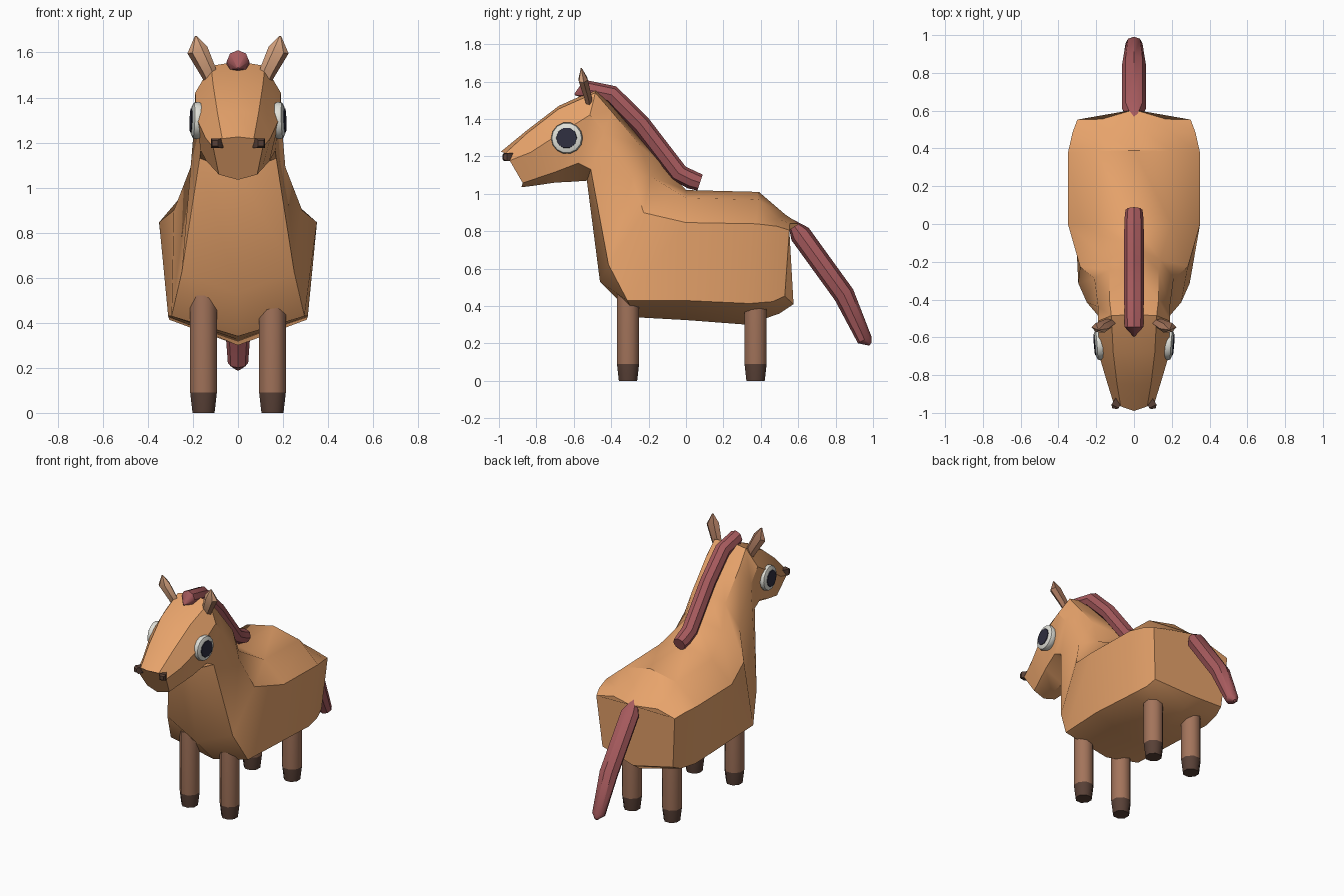
import bpy, bmesh, math
from mathutils import Vector, Matrix

if "Cube" in bpy.data.objects:
    bpy.data.objects.remove(bpy.data.objects["Cube"])


def srgb(name, *rgb):
    m = bpy.data.materials.new(name)
    m.diffuse_color = [((c / 255 + 0.055) / 1.055) ** 2.4 for c in rgb] + [1]
    m.use_nodes = True
    m.node_tree.nodes["Principled BSDF"].inputs["Base Color"].default_value = m.diffuse_color
    return m


COAT = srgb("coat tan", 231, 163, 107)
LEG = srgb("leg brown", 163, 116, 91)
INNER = srgb("inner ear beige", 220, 167, 130)
HOOF = srgb("hoof dark brown", 88, 64, 54)
HAIR = srgb("hair dusty red", 166, 90, 93)
WHITE = srgb("eye white", 224, 224, 216)
PUPIL = srgb("pupil navy", 46, 46, 64)


def loft(name, rings, mats, angle=40, rule=None):
    """Skin a list of closed rings, cap both ends, colour faces by a rule."""
    bm = bmesh.new()
    rows = [[bm.verts.new(p) for p in ring] for ring in rings]
    n = len(rows[0])
    for a, b in zip(rows, rows[1:]):
        for i in range(n):
            j = (i + 1) % n
            bm.faces.new((a[i], a[j], b[j], b[i]))
    bm.faces.new(rows[0][::-1])
    bm.faces.new(rows[-1])
    bmesh.ops.recalc_face_normals(bm, faces=bm.faces)
    if rule:
        for f in bm.faces:
            f.material_index = rule(f)
    me = bpy.data.meshes.new(name)
    bm.to_mesh(me)
    bm.free()
    for m in mats:
        me.materials.append(m)
    ob = bpy.data.objects.new(name, me)
    bpy.context.collection.objects.link(ob)
    bpy.ops.object.select_all(action='DESELECT')
    ob.select_set(True)
    bpy.context.view_layer.objects.active = ob
    bpy.ops.object.shade_smooth_by_angle(angle=math.radians(angle))
    return ob


def tube(path, sides=8, flat=1.0, turn=0.0, side=(1, 0, 0)):
    """Rings of a tube along points (x, y, z, radius)."""
    pts = [Vector(p[:3]) for p in path]
    rings = []
    for i, p in enumerate(pts):
        t = (pts[min(i + 1, len(pts) - 1)] - pts[max(i - 1, 0)]).normalized()
        u = Vector(side)
        u = (u - t * u.dot(t)).normalized()
        v = t.cross(u)
        r = path[i][3]
        angs = [turn + 2 * math.pi * k / sides for k in range(sides)]
        rings.append([p + u * r * math.cos(a) + v * r * flat * math.sin(a) for a in angs])
    return rings


# Body, neck and head: top (y, z), bottom (y, z),
# then (half width, fraction down) three times, and y shift of the sides
SECTIONS = [
    ((.605, .84), (.575, .41), (.17, .00), (.30, .08), (.27, .90), -.05),
    ((.53, .89), (.50, .36), (.19, .04), (.325, .12), (.285, .88), -.04),
    ((.39, 1.01), (.33, .30), (.20, .06), (.35, .24), (.305, .84), .0),
    ((.00, 1.02), (.00, .325), (.20, .06), (.35, .25), (.31, .85), .0),
    ((-.12, 1.15), (-.27, .34), (.14, .07), (.285, .31), (.295, .89), -.06),
    ((-.25, 1.30), (-.46, .53), (.13, .06), (.21, .27), (.25, .88), .02),
    ((-.39, 1.47), (-.53, 1.07), (.13, .07), (.19, .35), (.17, .85), .0),
    ((-.48, 1.56), (-.60, 1.065), (.12, .04), (.19, .28), (.165, .80), .0),
    ((-.68, 1.47), (-.70, 1.06), (.11, .04), (.187, .38), (.14, .86), .0),
    ((-.85, 1.34), (-.80, 1.045), (.09, .05), (.145, .40), (.105, .88), .0),
    ((-.99, 1.225), (-.88, 1.035), (.07, .04), (.11, .25), (.085, .88), .02),
]
rings = []
for top, bot, a, b, c, dy in SECTIONS:
    def at(x, t):
        return (x, top[0] + (bot[0] - top[0]) * t + (dy if x else 0),
                top[1] + (bot[1] - top[1]) * t)
    right = [at(*s) for s in (a, b, c)]
    left = [(-x, y, z) for x, y, z in reversed(right)]
    rings.append([at(0, 0)] + right + [at(0, 1)] + left)
loft("body", rings, [COAT], 38)

# Mane along the back of the neck
loft("mane", tube([(0, -.595, 1.53, .004), (0, -.545, 1.56, .05), (0, -.40, 1.53, .052),
                   (0, -.24, 1.37, .052), (0, -.04, 1.11, .052), (0, .03, 1.075, .05),
                   (0, .075, 1.06, .045)], 8), [HAIR])

# Tail
loft("tail", tube([(0, .55, .865, .01), (0, .61, .785, .063), (0, .845, .46, .063),
                   (0, .955, .22, .045), (0, .985, .195, .01)], 8, .9), [HAIR])

for s, word in ((1, "right"), (-1, "left")):
    # Legs with dark hooves
    for y, end in ((-.31, "front"), (.372, "back")):
        x = s * .153
        top = .52 if end == "front" else .46
        loft(f"{end}_{word}_leg", tube([(x, y, 0, .053), (x, y, .09, .064),
                                        (x, y, top, .064)], 8, 1, math.pi / 8),
             [LEG, HOOF], 50, lambda f: int(f.calc_center_median().z < .08))

    # Ears, paler on the front
    loft(f"{word}_ear", tube([(s * .115, -.515, 1.47, .03), (s * .135, -.525, 1.52, .038),
                              (s * .18, -.55, 1.61, .047), (s * .187, -.56, 1.672, .005)],
                             6, .6), [LEG, INNER], 30,
         lambda f: int(f.normal.y < -.6))

    # Eyes: bulging white disc with a dark pupil
    d = Vector((1, -.08, .03)).normalized()
    c = Vector((.186, -.637, 1.298))
    prof = [(-.04, .07), (-.005, .085), (.012, .08), (.021, .06)]
    path = [((c + d * o).x * s, (c + d * o).y, (c + d * o).z, r) for o, r in prof]
    loft(f"{word}_eye", tube(path, 14, 1, 0, (0, 1, 0)), [WHITE], 40)
    path = [((c + d * o).x * s, (c + d * o).y, (c + d * o).z, r)
            for o, r in ((.017, .057), (.025, .055))]
    loft(f"{word}_pupil", tube(path, 10, 1, 0, (0, 1, 0)), [PUPIL], 30)

    # Nostrils
    loft(f"{word}_nostril", tube([(s * .08, -.93, 1.197, .028), (s * .10, -.965, 1.197, .03),
                                  (s * .102, -.978, 1.197, .018)], 4, 1, math.pi / 4),
         [HOOF], 30)
